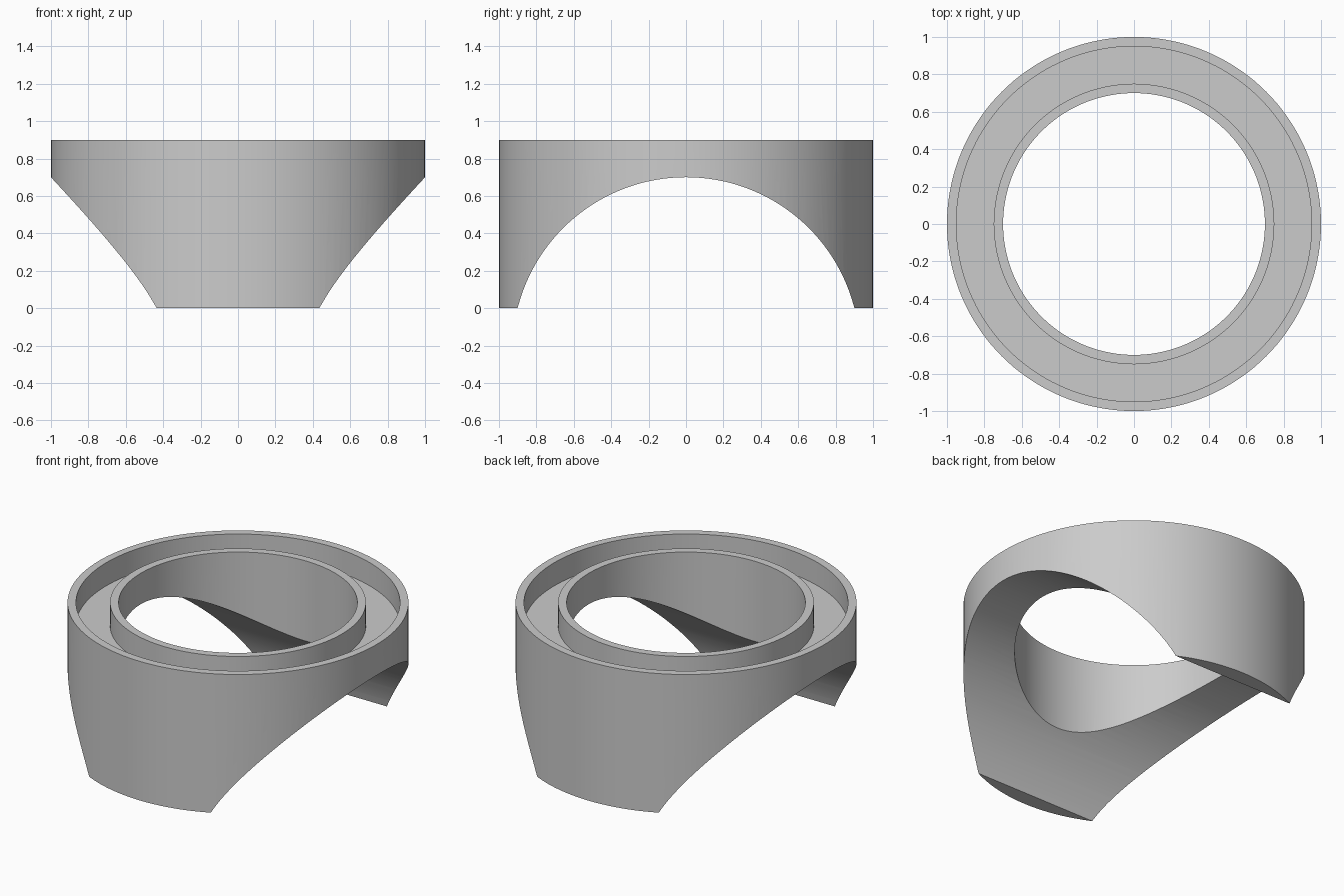
import bpy
import bmesh
import math
from mathutils import Matrix

SEGMENTS = 144

cube = bpy.data.objects.get("Cube")
if cube:
    bpy.data.objects.remove(cube, do_unlink=True)

grey = bpy.data.materials.new("plain grey")
grey.use_nodes = True
grey.diffuse_color = (0.6, 0.6, 0.6, 1)
grey.node_tree.nodes["Principled BSDF"].inputs["Base Color"].default_value = grey.diffuse_color


def add_object(name, bm):
    """Turn a bmesh into a grey object in the scene."""
    bmesh.ops.recalc_face_normals(bm, faces=bm.faces)
    mesh = bpy.data.meshes.new(name)
    bm.to_mesh(mesh)
    bm.free()
    mesh.materials.append(grey)
    obj = bpy.data.objects.new(name, mesh)
    bpy.context.collection.objects.link(obj)
    return obj


# Ring body: thick wall with a round channel sunk into its top
hole, inner_lip, outer_lip, rim = 0.7, 0.75, 0.95, 1.0
top, channel_floor = 0.9, 0.75
profile = [(hole, 0), (rim, 0), (rim, top), (outer_lip, top),
           (outer_lip, channel_floor), (inner_lip, channel_floor),
           (inner_lip, top), (hole, top)]
bm = bmesh.new()
verts = [bm.verts.new((r, 0, z)) for r, z in profile]
edges = [bm.edges.new((v, verts[i - 1])) for i, v in enumerate(verts)]
bmesh.ops.spin(bm, geom=verts + edges, cent=(0, 0, 0), axis=(0, 0, 1),
               angle=math.tau, steps=SEGMENTS, use_duplicate=False)
bmesh.ops.remove_doubles(bm, verts=bm.verts, dist=0.0001)
ring = add_object("grooved_ring", bm)

# Saddle cutter: sideways cylinder whose arch spans the underside
arch_top, half_span = 0.7, 0.9
radius = (arch_top ** 2 + half_span ** 2) / (2 * arch_top)
bm = bmesh.new()
bmesh.ops.create_cone(bm, cap_ends=True, segments=SEGMENTS, radius1=radius,
                      radius2=radius, depth=3,
                      matrix=Matrix.Translation((0, 0, arch_top - radius))
                      @ Matrix.Rotation(math.pi / 2, 4, "Y"))
cutter = add_object("saddle_cutter", bm)
cutter.hide_render = True

# Cut the arch, then keep only the hard edges sharp
cut = ring.modifiers.new("saddle cut", "BOOLEAN")
cut.operation = "DIFFERENCE"
cut.solver = "EXACT"
cut.object = cutter
bpy.ops.object.select_all(action="DESELECT")
ring.select_set(True)
bpy.context.view_layer.objects.active = ring
bpy.ops.object.modifier_apply(modifier=cut.name)
bpy.data.objects.remove(cutter, do_unlink=True)
bpy.ops.object.shade_smooth_by_angle(angle=math.radians(25))
